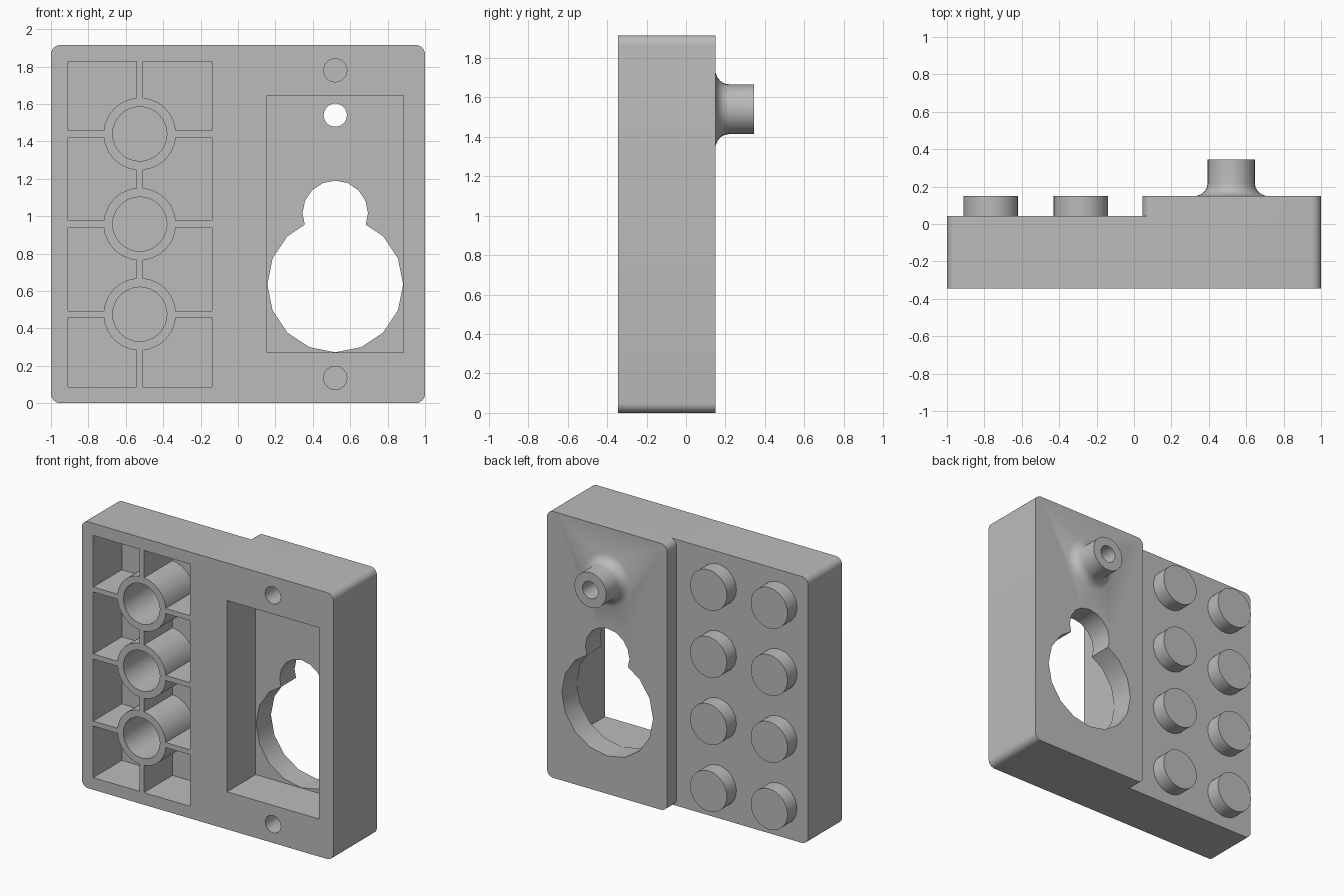
import bpy, bmesh, math
from mathutils import Matrix

if "Cube" in bpy.data.objects:
    bpy.data.objects.remove(bpy.data.objects["Cube"], do_unlink=True)

FRONT, PLATE, RAISED, FLOOR = -0.345, 0.042, 0.15, -0.02
HEIGHT = 1.915
MID = HEIGHT / 2
PITCH = 0.482
COL_X = -0.525       # centre of the stud section
HOLE_X = 0.52        # centre of the mount section

grey = bpy.data.materials.new("grey plastic")
grey.use_nodes = True
colour = (0.5, 0.5, 0.5, 1)
grey.diffuse_color = colour
grey.node_tree.nodes["Principled BSDF"].inputs["Base Color"].default_value = colour


def finish(name, bm):
    bmesh.ops.recalc_face_normals(bm, faces=bm.faces)
    mesh = bpy.data.meshes.new(name)
    bm.to_mesh(mesh)
    bm.free()
    obj = bpy.data.objects.new(name, mesh)
    obj.data.materials.append(grey)
    bpy.context.collection.objects.link(obj)
    return obj


def prism(name, outline, y0, y1):
    """Extrude an x-z outline from y0 to y1."""
    bm = bmesh.new()
    face = bm.faces.new([bm.verts.new((x, y0, z)) for x, z in outline])
    extruded = bmesh.ops.extrude_face_region(bm, geom=[face])["geom"]
    verts = [v for v in extruded if isinstance(v, bmesh.types.BMVert)]
    bmesh.ops.translate(bm, verts=verts, vec=(0, y1 - y0, 0))
    return finish(name, bm)


def box(name, x0, x1, z0, z1, y0, y1):
    return prism(name, [(x0, z0), (x1, z0), (x1, z1), (x0, z1)], y0, y1)


def rounded(name, x0, x1, y0, y1, r=0.05, steps=6):
    corners = [(x1 - r, HEIGHT - r), (x0 + r, HEIGHT - r), (x0 + r, r), (x1 - r, r)]
    outline = []
    for i, (cx, cz) in enumerate(corners):
        for k in range(steps + 1):
            a = (i + k / steps) * math.pi / 2
            outline.append((cx + r * math.cos(a), cz + r * math.sin(a)))
    return prism(name, outline, y0, y1)


def cylinder(name, x, z, r, y0, y1, sides=32):
    ring = [2 * math.pi * i / sides for i in range(sides)]
    return prism(name, [(x + r * math.cos(a), z + r * math.sin(a)) for a in ring], y0, y1)


def lathe(name, x, z, profile, sides=32):
    """Spin a closed (radius, y) profile about the y axis."""
    bm = bmesh.new()
    verts = [bm.verts.new((r, y, 0)) for r, y in profile]
    edges = [bm.edges.new((a, b)) for a, b in zip(verts, verts[1:])]
    bmesh.ops.spin(bm, geom=verts + edges, cent=(0, 0, 0), axis=(0, 1, 0),
                   angle=2 * math.pi, steps=sides)
    bmesh.ops.remove_doubles(bm, verts=bm.verts, dist=0.0005)
    bmesh.ops.transform(bm, matrix=Matrix.Translation((x, 0, z)), verts=bm.verts)
    return finish(name, bm)


def combine(target, tool, operation):
    mod = target.modifiers.new("combine", "BOOLEAN")
    mod.operation, mod.solver, mod.object = operation, "EXACT", tool
    bpy.context.view_layer.objects.active = target
    bpy.ops.object.modifier_apply(modifier=mod.name)
    bpy.data.objects.remove(tool, do_unlink=True)


# Body with the raised mount block
body = rounded("body", -1, 1, FRONT, PLATE)
combine(body, rounded("raised_block", 0.045, 1, 0, RAISED), "UNION")

# Hollow post with a flared foot
post = [(0, 0.1), (0.185, 0.1), (0.185, RAISED), (0.16, 0.16), (0.142, 0.175),
        (0.13, 0.195), (0.126, 0.22), (0.126, 0.345), (0, 0.345)]
combine(body, lathe("post", HOLE_X, 1.54, post), "UNION")

# Front pockets, keyhole opening, post bore and blind screw holes
START = FRONT - 0.1
cutters = [
    box("stud_pocket", -0.91, -0.14, 0.087, 1.828, START, FLOOR),
    box("mount_pocket", 0.155, 0.885, 0.27, 1.645, START, FLOOR),
    cylinder("keyhole_large", HOLE_X, 0.635, 0.363, -0.1, 0.3, 16),
    cylinder("keyhole_small", HOLE_X, 1.015, 0.175, -0.1, 0.3, 16),
    cylinder("post_bore", HOLE_X, 1.54, 0.062, -0.1, 0.5),
    cylinder("screw_hole_top", HOLE_X, 1.78, 0.062, START, FLOOR),
    cylinder("screw_hole_bottom", HOLE_X, 0.135, 0.062, START, FLOOR),
]
for cutter in cutters:
    combine(body, cutter, "DIFFERENCE")

# Ribs and tubes inside the stud pocket
rows = [MID + k * PITCH for k in (-1, 0, 1)]
BACK = FLOOR + 0.01
grid = box("ribs_and_tubes", COL_X - 0.018, COL_X + 0.018, 0.08, 1.835, FRONT, BACK)
for z in rows:
    combine(grid, box("rib", -0.915, -0.135, z - 0.018, z + 0.018, FRONT, BACK), "UNION")
for z in rows:
    combine(grid, cylinder("tube", COL_X, z, 0.194, FRONT, BACK, 24), "UNION")
for z in rows:
    combine(grid, cylinder("tube_bore", COL_X, z, 0.145, START, 0.1), "DIFFERENCE")

# Studs on the back
studs = []
for side, dx in (("left", PITCH / 2), ("right", -PITCH / 2)):
    for row in range(4):
        z = MID + (row - 1.5) * PITCH
        studs.append(cylinder(f"stud_{side}_{row + 1}", COL_X + dx, z, 0.146, PLATE - 0.02, RAISED))

# Smooth round walls, sharp edges
bpy.ops.object.select_all(action="DESELECT")
for obj in [body, grid] + studs:
    obj.select_set(True)
bpy.context.view_layer.objects.active = body
bpy.ops.object.shade_smooth_by_angle(angle=math.radians(30))
